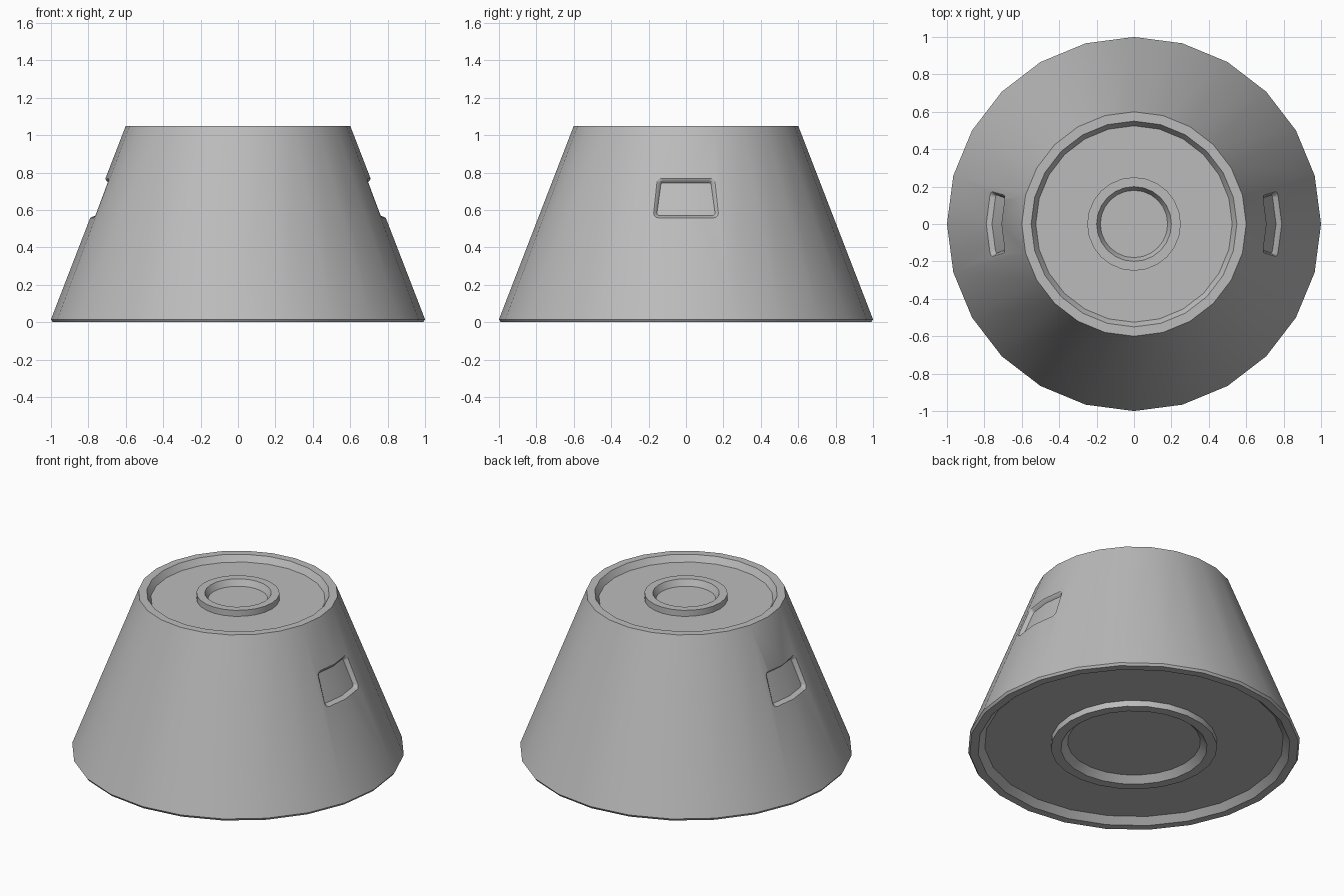
import bpy, bmesh, math

if "Cube" in bpy.data.objects:
    bpy.data.objects.remove(bpy.data.objects["Cube"], do_unlink=True)

SEGMENTS = 24
HEIGHT, RIM = 1.05, 0.015

grey = bpy.data.materials.new("plain grey")
grey.use_nodes = True
grey.diffuse_color = (0.5, 0.5, 0.5, 1)
grey.node_tree.nodes["Principled BSDF"].inputs["Base Color"].default_value = (0.5, 0.5, 0.5, 1)


def add_object(name, bm):
    bmesh.ops.recalc_face_normals(bm, faces=bm.faces)
    mesh = bpy.data.meshes.new(name)
    bm.to_mesh(mesh)
    bm.free()
    mesh.materials.append(grey)
    obj = bpy.data.objects.new(name, mesh)
    bpy.context.collection.objects.link(obj)
    return obj


def lathe(name, profile):
    """Turn (radius, z) points around z, closing both ends with a cap."""
    bm = bmesh.new()
    rings = []
    for r, z in profile:
        angles = [math.tau * i / SEGMENTS for i in range(SEGMENTS)]
        rings.append([bm.verts.new((r * math.cos(a), r * math.sin(a), z)) for a in angles])
    for a, b in zip(rings, rings[1:]):
        for i in range(SEGMENTS):
            j = (i + 1) % SEGMENTS
            bm.faces.new((a[i], a[j], b[j], b[i]))
    bm.faces.new(rings[0])
    bm.faces.new(rings[-1])
    return add_object(name, bm)


def wall_x(y, z):
    """Position of the sloping wall beside the x axis."""
    radius = 1 - 0.4 * (z - RIM) / (HEIGHT - RIM)
    return radius - abs(y) * math.tan(math.pi / SEGMENTS)


def half_outline(low, high, wide, narrow, corner):
    """Half of a rounded trapezoid, from bottom middle to top middle."""
    points = [(0, low)]
    for y, z, start in ((wide, low + corner, -90), (narrow, high - corner, 0)):
        for step in range(5):
            a = math.radians(start + step * 22.5)
            points.append((y - corner + corner * math.cos(a), z + corner * math.sin(a)))
    return points + [(0, high)]


def grip_cutter(name, side):
    """Recess cutter whose floor follows the wall."""
    opening = half_outline(0.558, 0.768, 0.173, 0.156, 0.025)
    lip = half_outline(0.563, 0.757, 0.164, 0.146, 0.022)
    floor = half_outline(0.57, 0.745, 0.155, 0.135, 0.015)
    layers = [(opening, 0.03), (opening, 0), (lip, -0.008), (floor, -0.026)]
    bm = bmesh.new()
    for mirror in (1, -1):
        rings = [[bm.verts.new((side * (wall_x(y, z) + off), mirror * y, z))
                  for y, z in outline] for outline, off in layers]
        for a, b in zip(rings, rings[1:]):
            for i in range(len(a) - 1):
                bm.faces.new((a[i], a[i + 1], b[i + 1], b[i]))
        bm.faces.new(rings[0])
        bm.faces.new(rings[-1])
    bmesh.ops.remove_doubles(bm, verts=bm.verts, dist=0.0001)
    cutter = add_object(name, bm)
    cutter.hide_render = True
    return cutter


# Tapered body with a recessed underside and top, each with a raised ring
body = lathe("tapered_body", [
    (0.40, 0.04), (0.44, 0), (0.50, 0), (0.50, 0.04),
    (0.90, 0.04), (0.94, 0), (0.99, 0), (1, RIM),
    (0.60, HEIGHT), (0.55, HEIGHT), (0.525, 1.01),
    (0.25, 1.01), (0.25, HEIGHT), (0.20, HEIGHT), (0.18, 1.01),
])

# Grip recesses in both sides
bpy.context.view_layer.objects.active = body
body.select_set(True)
for name, side in (("left_grip_cutter", 1), ("right_grip_cutter", -1)):
    cutter = grip_cutter(name, side)
    cut = body.modifiers.new(name, "BOOLEAN")
    cut.operation = "DIFFERENCE"
    cut.solver = "EXACT"
    cut.object = cutter
    bpy.ops.object.modifier_apply(modifier=cut.name)
    bpy.data.objects.remove(cutter, do_unlink=True)

bpy.ops.object.shade_smooth_by_angle(angle=math.radians(30))
